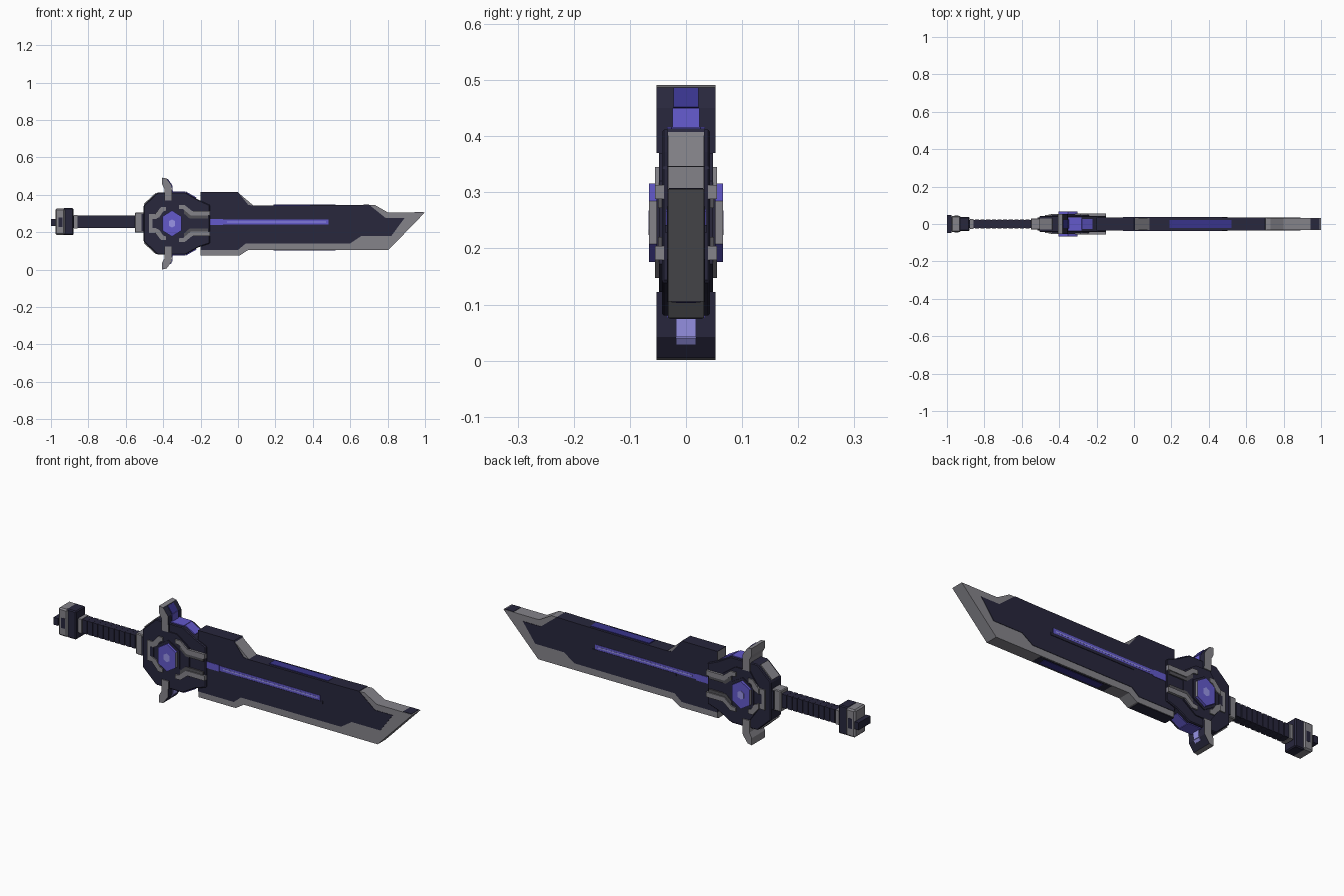
import bpy, bmesh, math

if "Cube" in bpy.data.objects:
    bpy.data.objects.remove(bpy.data.objects["Cube"], do_unlink=True)

MID = 0.246  # height of the long axis


def material(name, rgb):
    m = bpy.data.materials.new(name)
    m.use_nodes = True
    m.diffuse_color = (*rgb, 1)
    bsdf = next(n for n in m.node_tree.nodes if n.type == 'BSDF_PRINCIPLED')
    bsdf.inputs["Base Color"].default_value = (*rgb, 1)
    bsdf.inputs["Roughness"].default_value = 0.7
    return m


DARK = material("dark indigo", (0.021, 0.020, 0.046))
GREY = material("steel grey", (0.235, 0.23, 0.255))
SHADE = material("shadow grey", (0.085, 0.083, 0.095))
BLUE = material("violet blue", (0.125, 0.10, 0.60))
DEEP = material("deep blue", (0.040, 0.034, 0.26))
PALE = material("pale lilac", (0.33, 0.31, 0.84))


def prism(name, pts, half, mat, bevel=0, side_mat=None, rule=None):
    """Extrude an x-z outline from y = -half to y = +half."""
    bm = bmesh.new()
    front = [bm.verts.new((x, -half, z)) for x, z in pts]
    back = [bm.verts.new((x, half, z)) for x, z in pts]
    bm.faces.new(front)
    bm.faces.new(back[::-1])
    for i in range(len(pts)):
        j = (i + 1) % len(pts)
        bm.faces.new((front[i], back[i], back[j], front[j]))
    bmesh.ops.recalc_face_normals(bm, faces=bm.faces[:])
    if rule:
        for f in bm.faces:
            f.material_index = int(rule(f.normal))
    me = bpy.data.meshes.new(name)
    bm.to_mesh(me)
    bm.free()
    me.materials.append(mat)
    if side_mat:
        me.materials.append(side_mat)
    ob = bpy.data.objects.new(name, me)
    bpy.context.collection.objects.link(ob)
    if bevel:
        mod = ob.modifiers.new("chamfer", 'BEVEL')
        mod.width = bevel
        mod.segments = 1
        mod.limit_method = 'ANGLE'


def box(name, x0, x1, z0, z1, half, mat, bevel=0):
    prism(name, [(x0, z0), (x1, z0), (x1, z1), (x0, z1)], half, mat, bevel)


def flip(pts):
    return [(x, 2 * MID - z) for x, z in pts]


def pair(name, pts, half, mat, bevel=0, **kw):
    """Upper part and its mirror image below the axis."""
    prism("upper_" + name, pts, half, mat, bevel, **kw)
    prism("lower_" + name, flip(pts), half, mat, bevel, **kw)


def strip(a, b, t):
    """Outline of a thin plate lying on the edge from a to b."""
    dx, dz = b[0] - a[0], b[1] - a[1]
    k = t / math.hypot(dx, dz)
    n = (-dz * k, dx * k)
    return [a, b, (b[0] + n[0], b[1] + n[1]), (a[0] + n[0], a[1] + n[1])]


# Blade: grey cutting edge with a slightly thicker dark core
prism("blade_edge", [(-0.2, 0.412), (0.0, 0.412), (0.085, 0.340), (0.60, 0.342),
                     (0.73, 0.346), (0.80, 0.306), (1.0, 0.306), (0.805, 0.105),
                     (0.055, 0.105), (0.01, 0.076), (-0.2, 0.076)], 0.032, GREY)
prism("blade_core", [(-0.2, 0.414), (0.0, 0.414), (0.055, 0.345), (0.085, 0.342),
                     (0.60, 0.345), (0.70, 0.347), (0.79, 0.275), (0.89, 0.275),
                     (0.82, 0.18), (0.66, 0.18), (0.60, 0.14), (0.04, 0.138),
                     (0.0, 0.105), (-0.2, 0.105)], 0.034, DARK)
box("blade_heel_underside", -0.2, 0.0, 0.074, 0.078, 0.029, DARK)
box("blade_underside_panel", 0.15, 0.55, 0.1040, 0.108, 0.026, DARK)
box("blade_tip_cap", 0.945, 0.992, 0.303, 0.308, 0.030, DARK)

# Glowing strips along the spine, the underside and the flat of the blade
box("spine_glow", 0.19, 0.52, 0.340, 0.3470, 0.022, DEEP)
box("underside_glow", 0.19, 0.52, 0.1025, 0.108, 0.018, DEEP)
box("fuller_glow", -0.16, 0.485, 0.242, 0.267, 0.0355, BLUE)
box("fuller_glow_root", -0.16, -0.08, 0.237, 0.270, 0.036, BLUE)
box("fuller_highlight", -0.06, 0.47, 0.251, 0.257, 0.0362, PALE)
box("fuller_rail", 0.03, 0.50, 0.228, 0.242, 0.037, DARK)

# Guard body and raised middle
prism("guard_body", [(-0.505, 0.342), (-0.43, 0.412), (-0.28, 0.412), (-0.21, 0.372),
                     (-0.15, 0.345), (-0.15, 0.140), (-0.21, 0.120), (-0.28, 0.080),
                     (-0.43, 0.080), (-0.505, 0.150)], 0.043, DARK, 0.004)
prism("guard_middle", [(-0.44, 0.30), (-0.39, 0.37), (-0.31, 0.37), (-0.24, 0.32),
                       (-0.24, 0.172), (-0.31, 0.122), (-0.39, 0.122), (-0.44, 0.192)],
      0.048, DARK)
pair("guard_edge_plate", strip((-0.435, 0.406), (-0.50, 0.346), -0.006), 0.03, GREY)

# Guard wings: grey outside, dark on the blade-facing side, glowing inlay
pair("wing", [(-0.405, 0.491), (-0.382, 0.487), (-0.355, 0.45), (-0.352, 0.37),
              (-0.392, 0.37), (-0.392, 0.43), (-0.405, 0.455)], 0.053, GREY,
     side_mat=DARK, rule=lambda n: n.x > 0.3)
prism("upper_wing_tip_glow", strip((-0.380, 0.484), (-0.355, 0.45), 0.004), 0.022, DEEP)
wing_base = strip((-0.355, 0.45), (-0.352, 0.41), 0.004)
prism("upper_wing_glow", wing_base, 0.024, BLUE)
prism("lower_wing_glow", flip(wing_base), 0.018, PALE)
prism("lower_wing_tip_glow", flip(strip((-0.364, 0.462), (-0.355, 0.45), 0.004)), 0.018, PALE)
pair("guard_glow_top", strip((-0.355, 0.410), (-0.28, 0.410), 0.006), 0.034, BLUE)
pair("guard_glow_slope", strip((-0.28, 0.411), (-0.225, 0.380), 0.006), 0.026, BLUE)

# Steel brackets round the gem
pair("bracket_arm", [(-0.15, 0.313), (-0.245, 0.313), (-0.285, 0.345), (-0.315, 0.345),
                     (-0.315, 0.325), (-0.292, 0.322), (-0.252, 0.288), (-0.15, 0.288)],
     0.055, GREY)
pair("bracket_arm_liner", [(-0.16, 0.288), (-0.252, 0.288), (-0.290, 0.320),
                           (-0.290, 0.300), (-0.258, 0.272), (-0.16, 0.272)], 0.050, SHADE)
pair("rear_bracket_arm", [(-0.445, 0.295), (-0.41, 0.335), (-0.385, 0.335),
                          (-0.385, 0.315), (-0.40, 0.31), (-0.42, 0.28), (-0.445, 0.27)],
     0.054, GREY)
box("rear_bracket", -0.475, -0.437, 0.195, 0.297, 0.049, GREY)
box("rear_bracket_recess", -0.458, -0.437, 0.222, 0.270, 0.0505, DARK)


# Hexagonal gem with steel sides in a dark seat, shining on both faces
def hexagon(w, h):
    return [(-0.353 + w * sx, MID + h * sz) for sx, sz in
            ((0, 1), (1, 0.55), (1, -0.55), (0, -1), (-1, -0.55), (-1, 0.55))]


prism("gem_seat", hexagon(0.062, 0.083), 0.053, DARK)
prism("gem", hexagon(0.050, 0.070), 0.066, BLUE, side_mat=GREY,
      rule=lambda n: abs(n.x) > 0.9)
prism("gem_sparkle", hexagon(0.017, 0.022), 0.067, PALE)

# Grip with raised ribs and steel collars
box("grip_collar", -0.552, -0.50, 0.198, 0.305, 0.030, GREY, 0.004)
box("grip_collar_band", -0.516, -0.50, 0.205, 0.298, 0.036, DARK)
box("grip_core", -0.88, -0.54, 0.222, 0.289, 0.021, DARK)
for i in range(10):
    x = -0.850 + i * 0.030
    box(f"grip_rib_{i + 1}", x, x + 0.022, 0.2215, 0.2895, 0.025, DARK)
box("grip_end_ring", -0.876, -0.857, 0.220, 0.291, 0.028, GREY)

# Pommel: dark cap, grey end block with side slots, and a cross bar
box("pommel_cap", -0.935, -0.88, 0.184, 0.328, 0.038, DARK, 0.005)
box("pommel_block", -0.977, -0.925, 0.186, 0.326, 0.044, GREY, 0.007)
box("pommel_slot", -0.960, -0.938, 0.228, 0.279, 0.0450, DARK)
box("pommel_bar", -1.0, -0.975, 0.234, 0.271, 0.047, DARK)
